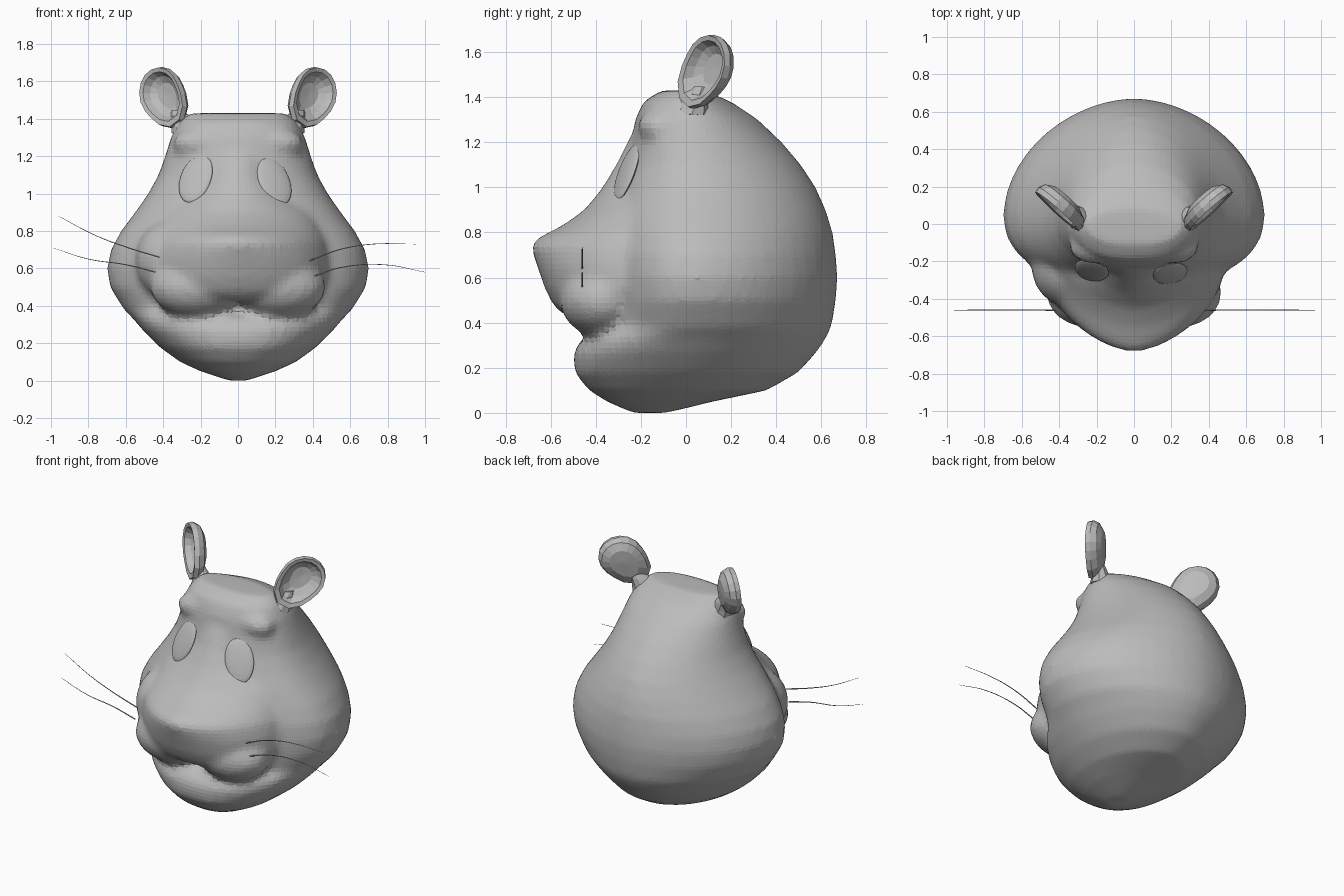
import bpy, bmesh, math
from mathutils import Matrix, Vector

cube = bpy.data.objects.get("Cube")
if cube:
    bpy.data.objects.remove(cube)

grey = bpy.data.materials.new("plain grey")
grey.use_nodes = True
grey.diffuse_color = (0.5, 0.5, 0.5, 1)
grey.node_tree.nodes["Principled BSDF"].inputs["Base Color"].default_value = (0.5, 0.5, 0.5, 1)


def add_object(name, bm):
    bmesh.ops.recalc_face_normals(bm, faces=bm.faces)
    mesh = bpy.data.meshes.new(name)
    bm.to_mesh(mesh)
    bm.free()
    mesh.materials.append(grey)
    ob = bpy.data.objects.new(name, mesh)
    bpy.context.collection.objects.link(ob)
    return ob


def skin(bm, rings):
    """Bridge a stack of point rings and cap both ends."""
    loops = [[bm.verts.new(p) for p in ring] for ring in rings]
    n = len(loops[0])
    for a, b in zip(loops, loops[1:]):
        for i in range(n):
            j = (i + 1) % n
            bm.faces.new((a[i], a[j], b[j], b[i]))
    bm.faces.new(loops[0])
    bm.faces.new(loops[-1])


def section(z, half, front, mid, back, n_front, n_back, count=48):
    """Horizontal outline: separate roundness for front and back."""
    pts = []
    for i in range(count):
        a = math.tau * i / count
        c, s = math.cos(a), math.sin(a)
        n, depth = (n_front, mid - front) if s < 0 else (n_back, back - mid)
        x = math.copysign(abs(c) ** (2 / n), c) * half
        y = math.copysign(abs(s) ** (2 / n), s) * depth + mid
        pts.append((x, y, z))
    return pts


def blob(bm, centre, radii):
    m = Matrix.Translation(centre) @ Matrix.Diagonal((*radii, 1))
    bmesh.ops.create_uvsphere(bm, u_segments=24, v_segments=16, radius=1, matrix=m)


# Skull and jaw: height, half width, front, widest depth, back
skull = [
    (0.00, 0.05, -0.24, -0.16, -0.08), (0.05, 0.20, -0.35, -0.10, 0.12),
    (0.10, 0.31, -0.43, -0.05, 0.36), (0.18, 0.42, -0.495, 0.0, 0.50),
    (0.27, 0.51, -0.50, 0.02, 0.58), (0.33, 0.56, -0.46, 0.04, 0.62),
    (0.38, 0.61, -0.35, 0.05, 0.645), (0.50, 0.685, -0.34, 0.05, 0.665),
    (0.60, 0.70, -0.34, 0.05, 0.672), (0.70, 0.68, -0.34, 0.05, 0.665),
    (0.80, 0.625, -0.33, 0.05, 0.65), (0.90, 0.55, -0.32, 0.05, 0.62),
    (1.00, 0.48, -0.29, 0.05, 0.575), (1.10, 0.425, -0.26, 0.05, 0.51),
    (1.20, 0.39, -0.24, 0.04, 0.425), (1.30, 0.36, -0.225, 0.03, 0.32),
    (1.38, 0.32, -0.19, 0.02, 0.20), (1.43, 0.26, -0.11, 0.0, 0.08)]
bm = bmesh.new()
skin(bm, [section(*r, 2.3, 1.85) for r in skull])

# Muzzle running up into the nose bridge: height, half width, front, roundness
muzzle = [
    (0.43, 0.34, -0.54, 2.1), (0.48, 0.45, -0.59, 2.1), (0.55, 0.49, -0.625, 2.0),
    (0.65, 0.49, -0.66, 1.9), (0.74, 0.48, -0.69, 1.7), (0.78, 0.46, -0.65, 1.65),
    (0.83, 0.44, -0.55, 1.65), (0.90, 0.39, -0.45, 1.7), (1.00, 0.25, -0.37, 1.8),
    (1.10, 0.15, -0.31, 2.0), (1.22, 0.12, -0.25, 2.0)]
skin(bm, [section(z, w, f, -0.18, 0.1, n, 2) for z, w, f, n in muzzle])

# Upper lip lobes and soft brow ridges
for s in (-1, 1):
    blob(bm, (s * 0.22, -0.37, 0.50), (0.25, 0.19, 0.165))
    blob(bm, (s * 0.2, -0.125, 1.27), (0.15, 0.09, 0.08))
# Fuller right cheek
blob(bm, (-0.36, -0.22, 0.64), (0.19, 0.22, 0.22))

head = add_object("head", bm)
remesh = head.modifiers.new("fuse", 'REMESH')
remesh.mode = 'VOXEL'
remesh.voxel_size = 0.025
soften = head.modifiers.new("soften", 'SMOOTH')
soften.factor = 0.5
soften.iterations = 7
deps = bpy.context.evaluated_depsgraph_get()
fused = bpy.data.meshes.new_from_object(head.evaluated_get(deps))
head.modifiers.clear()
head.data = fused
bpy.context.view_layer.update()

# Eyes: thin oval plates lying on the face, tops leaning inward
for name, x, z, lean in (("right_eye", -0.222, 1.075, 0.16), ("left_eye", 0.19, 1.06, -0.2)):
    loc = head.ray_cast(Vector((x, -2, z)), Vector((0, 1, 0)))[1]
    out = Vector((0.36 * math.copysign(1, x), -0.9, 0.42)).normalized()
    side = Vector((0, 0, 1)).cross(out).normalized()
    frame = Matrix((side, out.cross(side), out)).transposed().to_4x4()
    bm = bmesh.new()
    m = (Matrix.Translation(loc + out * 0.012) @ frame @ Matrix.Rotation(-lean, 4, 'Z')
         @ Matrix.Diagonal((0.09, 0.14, 0.02, 1)))
    bmesh.ops.create_uvsphere(bm, u_segments=24, v_segments=10, radius=1, matrix=m)
    add_object(name, bm)

# Ears: cupped teardrops drawn down into the skull (radius, depth behind the rim)
cup = [(0.01, 0.05), (0.08, 0.045), (0.125, 0.02), (0.142, -0.015), (0.137, -0.045),
       (0.115, -0.04), (0.095, -0.005), (0.06, 0.018), (0.01, 0.022)]
for name, s in (("right_ear", -1), ("left_ear", 1)):
    centre = Vector((s * 0.395, 0.115, 1.535))
    across = Vector((s * 0.76, 0.65, 0))
    up = Vector((0, 0.12, 0.99))
    behind = Vector((s * -0.65, 0.76, -0.08))
    root_angle = math.radians(232)

    def rim(r, d):
        ring = []
        for i in range(16):
            a = math.tau * i / 16
            q = r * (1 + 0.5 * max(0, math.cos(a - root_angle)) ** 3)
            ring.append(centre + behind * d + q * (across * math.cos(a) + up * math.sin(a)))
        return ring

    bm = bmesh.new()
    skin(bm, [rim(r, d) for r, d in cup])
    # Stem flaring from the ear's lower point into the skull
    root = Vector((s * 0.25, 0.0, 1.32))
    tip = Vector((s * 0.325, 0.065, 1.445))
    stem = []
    for t, w in ((0, 0.12), (0.4, 0.085), (0.75, 0.06), (1, 0.035)):
        c = root.lerp(tip, t)
        stem.append([c + across * w * math.cos(a) + behind * w * 0.7 * math.sin(a)
                     for a in (math.tau * i / 10 for i in range(10))])
    skin(bm, stem)
    add_object(name, bm)

# Whiskers: fine tapering hairs
whiskers = {
    "left_upper_whisker": [(0.38, 0.64), (0.54, 0.70), (0.72, 0.73), (0.95, 0.73)],
    "left_lower_whisker": [(0.41, 0.56), (0.55, 0.605), (0.78, 0.62), (1.0, 0.58)],
    "right_upper_whisker": [(-0.42, 0.66), (-0.6, 0.715), (-0.77, 0.78), (-0.96, 0.88)],
    "right_lower_whisker": [(-0.44, 0.58), (-0.6, 0.62), (-0.8, 0.65), (-0.99, 0.71)]}
for name, pts in whiskers.items():
    curve = bpy.data.curves.new(name, 'CURVE')
    curve.dimensions = '3D'
    curve.bevel_depth = 0.004
    curve.bevel_resolution = 1
    curve.resolution_u = 6
    spline = curve.splines.new('BEZIER')
    spline.bezier_points.add(len(pts) - 1)
    for i, (bp, (x, z)) in enumerate(zip(spline.bezier_points, pts)):
        bp.co = (x, -0.46, z)
        bp.handle_left_type = bp.handle_right_type = 'AUTO'
        bp.radius = 1 - 0.25 * i
    curve.materials.append(grey)
    bpy.context.collection.objects.link(bpy.data.objects.new(name, curve))
